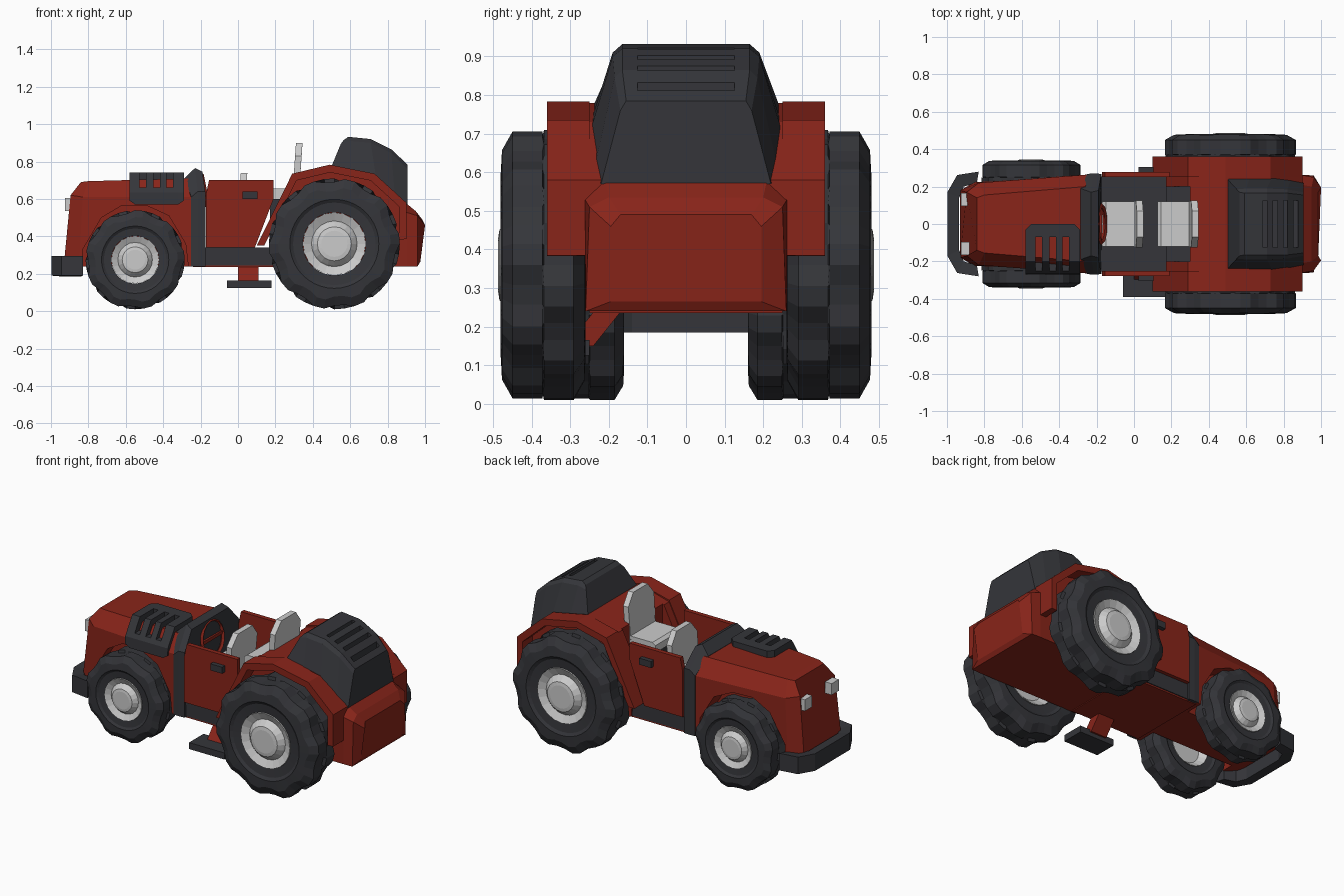
import bpy, bmesh
from math import sin, cos, pi

if "Cube" in bpy.data.objects:
    bpy.data.objects.remove(bpy.data.objects["Cube"])

COLOURS = {"red": (0.25, 0.018, 0.01, 1), "dark": (0.035, 0.036, 0.042, 1)}
MATS = {}
for key, col in COLOURS.items():
    MATS[key] = bpy.data.materials.new(key + "_paint")
    MATS[key].diffuse_color = col


def make(name, verts, faces, mat=None):
    me = bpy.data.meshes.new(name)
    me.from_pydata(verts, [], faces)
    bm = bmesh.new()
    bm.from_mesh(me)
    bmesh.ops.recalc_face_normals(bm, faces=bm.faces)
    bm.to_mesh(me)
    bm.free()
    if mat:
        me.materials.append(MATS[mat])
    ob = bpy.data.objects.new(name, me)
    bpy.context.collection.objects.link(ob)
    return ob


def loft(name, rings, mat=None, closed=False):
    """Skin between equal-sized rings; capped ends unless closed."""
    n, m = len(rings[0]), len(rings)
    faces = []
    for i in range(m if closed else m - 1):
        a, b = i * n, (i + 1) % m * n
        faces += [(a + j, a + (j + 1) % n, b + (j + 1) % n, b + j) for j in range(n)]
    if not closed:
        faces += [tuple(range(n)), tuple(range((m - 1) * n, m * n))]
    return make(name, [p for r in rings for p in r], faces, mat)


def sym(half):
    """Mirror half a section across y = 0."""
    return half + [(x, -y, z) for x, y, z in reversed(half)]


def prism(name, pts, y0, y1, mat=None):
    return loft(name, [[(x, y, z) for x, z in pts] for y in (y0, y1)], mat)


def box(name, x0, x1, y0, y1, z0, z1, mat=None):
    return prism(name, [(x0, z0), (x1, z0), (x1, z1), (x0, z1)], y0, y1, mat)


def cut(ob, cutter):
    mod = ob.modifiers.new("cut", "BOOLEAN")
    mod.operation, mod.object = "DIFFERENCE", cutter
    bpy.context.view_layer.objects.active = ob
    bpy.ops.object.modifier_apply(modifier=mod.name)
    bpy.data.objects.remove(cutter)


def wheel(name, cx, cy, R, hw, lugs):
    side = 1 if cy > 0 else -1
    # tyre profile: radius and offset across the width, as fractions
    prof = [(.48, .85), (.63, .9), (.68, 1), (.86, .97), (1, .72), (1, .02),
            (1, -.02), (1, -.72), (.86, -.97), (.68, -1), (.63, -.9), (.48, -.85)]
    rings, n = [], lugs * 4
    for i in range(n):
        a = 2 * pi * i / n
        ring = []
        for r, w in prof:
            half = i if w > 0 else i + 2        # lugs staggered across the tread
            if r > .8 and half % 4 > 1:
                r -= .055
            ring.append((cx + r * R * cos(a), cy + side * w * hw, R + .01 + r * R * sin(a)))
        rings.append(ring)
    loft(name + "_tyre", rings, "dark", True)
    # rim with dished centre and raised hub
    rim = [(.20, 1.06), (.26, 1.03), (.33, .8), (.35, .72), (.48, .92), (.48, -.9),
           (.35, -.5), (.2, -.5)]
    loft(name + "_rim", [[(cx + r * R * cos(2 * pi * k / 20), cy + side * w * hw,
                           R + .01 + r * R * sin(2 * pi * k / 20)) for k in range(20)]
                         for r, w in rim])


# bonnet with front wheel wells
bonnet = loft("bonnet", [
    sym([(-.93, .18, .26), (-.895, .17, .62), (-.84, .14, .69)]),
    sym([(-.85, .225, .24), (-.83, .22, .61), (-.80, .155, .695)]),
    sym([(-.235, .265, .24), (-.235, .265, .61), (-.26, .20, .71)])], "red")
arch = [(-.845, .1), (-.83, .33), (-.73, .5), (-.62, .565), (-.49, .565), (-.37, .51),
        (-.28, .36), (-.25, .1)]
for y0, y1 in ((.15, .5), (-.5, -.15)):
    cut(bonnet, prism("arch_cutter", arch, y0, y1))

# cowl and dashboard
loft("cowl", [
    sym([(-.25, .268, .24), (-.25, .268, .61), (-.285, .19, .712)]),
    sym([(-.215, .27, .24), (-.215, .27, .64), (-.23, .17, .765)]),
    sym([(-.175, .268, .24), (-.175, .268, .64), (-.19, .18, .745)])], "dark")

# sill, floor and underside
box("sill", -.19, .24, -.255, .255, .245, .34, "dark")
box("underside", -.24, .24, -.25, .25, .235, .246, "red")

# rear body, with dark seat well at the front
box("seat_well", .17, .30, -.2, .2, .33, .6, "dark")
rear = prism("rear_body", [(.19, .24), (.17, .48), (.29, .725), (.49, .78), (.73, .73),
                           (.9, .58), (.9, .24)], -.262, .262, "red")
cut(rear, box("well_cutter", .1, .30, -.2, .2, .6, .9))
loft("tail_box", [
    sym([(.895, .262, .24), (.895, .262, .53), (.895, .21, .58)]),
    sym([(.96, .26, .24), (.96, .25, .51), (.95, .20, .535)]),
    sym([(.975, .195, .265), (1.0, .195, .46), (.985, .17, .49)])], "red")

# rear engine cover with louvre slots
cover = loft("engine_cover", [
    sym([(.49, .25, .75), (.55, .185, .895), (.565, .17, .915)]),
    sym([(.62, .25, .72), (.60, .19, .91), (.59, .165, .932)]),
    sym([(.74, .25, .70), (.71, .19, .90), (.71, .165, .92)]),
    sym([(.84, .24, .60), (.82, .185, .845), (.82, .165, .865)]),
    sym([(.905, .22, .57), (.905, .17, .76), (.905, .155, .785)])], "dark")
for x, z in ((.70, .921), (.755, .895), (.81, .87), (.865, .82)):
    cut(cover, box("slot_cutter", x - .011, x + .011, -.125, .125, z - .03, z + .04))

# bonnet vent plate on one side, folded over the bonnet edge
vent_rings = []
for x, y_in, fold in ((-.58, -.03, .3), (-.55, 0, 1), (-.32, 0, 1), (-.29, -.03, .3)):
    zl = .60 - .03 * fold
    vent_rings.append([(x, y_in, .695), (x, y_in, .742), (x, -.20, .742), (x, -.268, .635),
                       (x, -.27, zl), (x, -.24, zl), (x, -.235, .62), (x, -.18, .695)])
vent = loft("bonnet_vent", vent_rings, "dark")
for x in (-.51, -.435, -.365):
    cut(vent, box("slot_cutter", x - .017, x + .017, -.35, -.07, .66, .8))

# front bumper swept round the nose
plan = [(-.83, .28, -.84, .22), (-.945, .262, -.91, .20), (-.998, .17, -.935, .14)]
plan += [(a, -b, c, -d) for a, b, c, d in reversed(plan)]
loft("front_bumper", [[(a, b, .19), (a, b, .295), (c, d, .285), (c, d, .185)]
                      for a, b, c, d in plan], "dark")

# parts on both sides
outer = [(.10, .35), (.29, .735), (.49, .783), (.73, .735), (.9, .58), (.9, .385)]
for s, tag in ((1, "left"), (-1, "right")):
    wheel("rear_wheel_" + tag, .515, s * .37, .35, .11, 10)
    wheel("front_wheel_" + tag, -.55, s * .25, .265, .09, 9)
    # rear fender: strip following the wheel
    strip = []
    for x, z in outer:
        ix, iz = .515 + (x - .515) * .9, .37 + (z - .37) * .9
        strip.append([(x, s * .25, z), (x, s * .36, z), (ix, s * .36, iz), (ix, s * .25, iz)])
    loft("fender_" + tag, strip, "red")
    prism("door_" + tag, [(-.172, .34), (.09, .34), (.19, .60), (.19, .70), (-.155, .70),
                          (-.172, .62)], s * .25, s * .278, "red")
    box("door_handle_" + tag, .025, .105, s * .27, s * .305, .60, .64, "dark")
    box("headlight_" + tag, -.925, -.88, s * .095, s * .165, .535, .605)

# seats
for name, x, zs, zt in (("front_seat", -.17, .52, .74), ("rear_seat", .125, .655, .90)):
    prism(name + "_cushion", [(x, zs - .06), (x + .2, zs - .06), (x + .2, zs), (x + .02, zs),
                              (x, zs - .015)], -.12, .12)
    loft(name + "_back", [sym([(x + .165 + d, .12, zs - .05), (x + .18 + d, .125, zt - .07),
                               (x + .185 + d, .07, zt)]) for d in (0, .035)])
box("front_seat_base", -.15, .02, -.09, .09, .34, .47, "dark")

# steering wheel and column
loft("steering_wheel", [[(-.175 + .012 * cos(b) - .02 * sin(a), (.1 + .012 * sin(b)) * cos(a),
                          .63 + (.1 + .012 * sin(b)) * sin(a)) for b in (0, pi / 2, pi, 3 * pi / 2)]
                        for a in [2 * pi * k / 16 for k in range(16)]], "red", True)
box("steering_spoke", -.185, -.17, -.1, .1, .62, .64, "red")

# boarding step on a slanted post
loft("step_post", [[(.0, -.16, .25), (.11, -.16, .25), (.11, -.23, .25), (.0, -.23, .25)],
                   [(.0, -.24, .15), (.11, -.24, .15), (.11, -.31, .15), (.0, -.31, .15)]], "red")
box("step", -.06, .18, -.39, -.25, .125, .165, "dark")

for m in bpy.data.materials:
    if m.users and not m.is_grease_pencil:
        m.use_nodes = True
        m.node_tree.nodes["Principled BSDF"].inputs["Base Color"].default_value = m.diffuse_color
